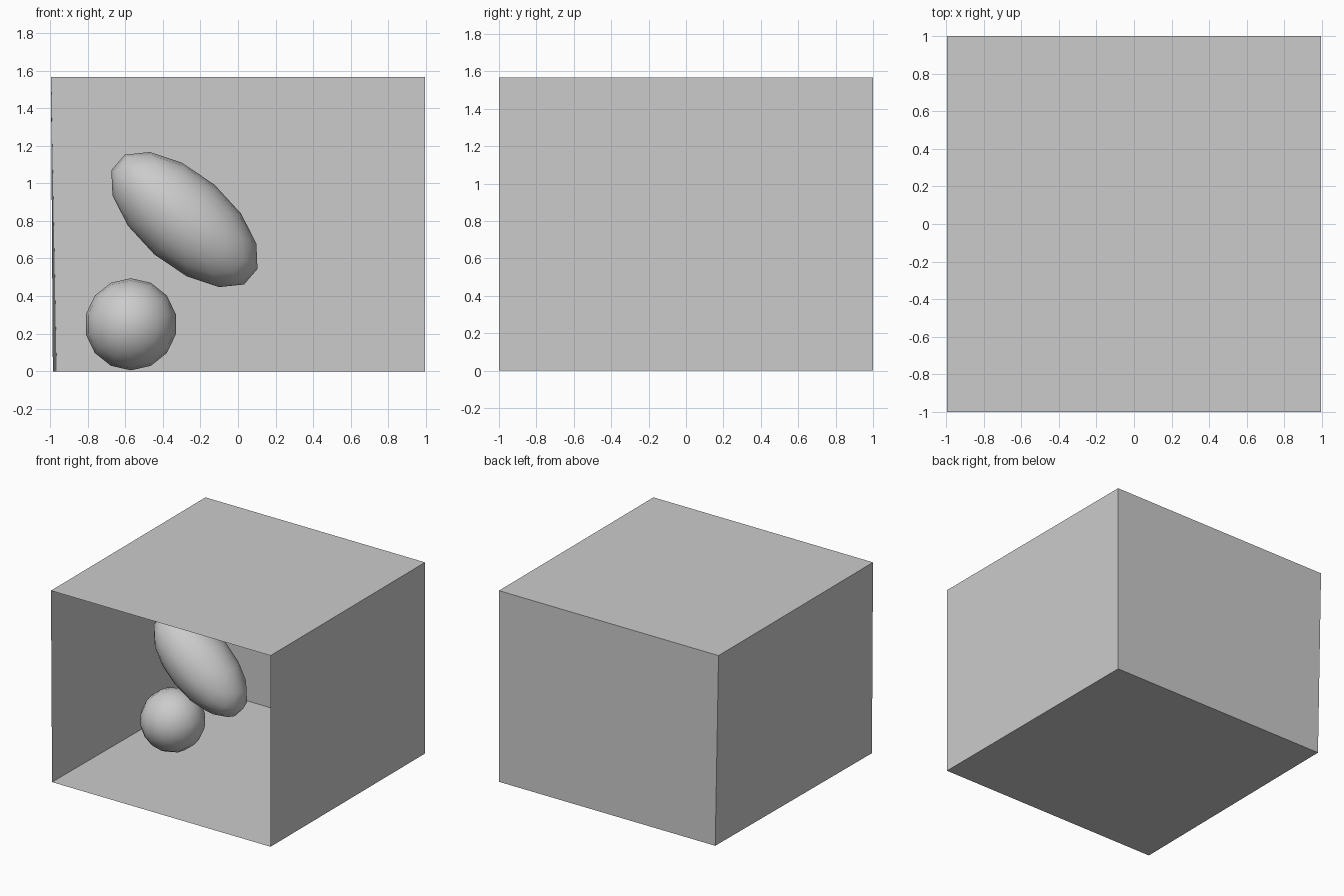
import bpy
import bmesh
from math import radians
from mathutils import Matrix, Vector

cube = bpy.data.objects.get("Cube")
if cube:
    bpy.data.objects.remove(cube, do_unlink=True)

grey = bpy.data.materials.new("light grey")
grey.use_nodes = True
grey.diffuse_color = (0.6, 0.6, 0.6, 1)
grey.node_tree.nodes["Principled BSDF"].inputs["Base Color"].default_value = (0.6, 0.6, 0.6, 1)


def add_object(name, bm):
    mesh = bpy.data.meshes.new(name)
    bm.to_mesh(mesh)
    bm.free()
    mesh.materials.append(grey)
    obj = bpy.data.objects.new(name, mesh)
    bpy.context.collection.objects.link(obj)
    return obj


def panel(name, corners):
    bm = bmesh.new()
    bm.faces.new([bm.verts.new(c) for c in corners])
    add_object(name, bm)


def ball(name, centre, radius, stretch=1, tilt=0):
    # Poles point front to back; stretch runs along the tilted x axis
    bm = bmesh.new()
    bmesh.ops.create_uvsphere(bm, u_segments=14, v_segments=10, radius=radius,
                              matrix=Matrix.Rotation(radians(90), 4, "X"))
    shape = Matrix.Rotation(radians(tilt), 4, "Y") @ Matrix.Diagonal((stretch, 1, 1, 1))
    bmesh.ops.transform(bm, matrix=Matrix.Translation(centre) @ shape, verts=bm.verts)
    for face in bm.faces:
        face.smooth = True
    add_object(name, bm)


# Room corners: the left wall leans slightly outwards towards the top
HEIGHT, RIGHT, TOP_LEFT = 1.566, 0.995, -0.995
floor_front_left = Vector((-0.985, -1, 0))
floor_back_left = Vector((-0.965, 1, 0))
floor_front_right, floor_back_right = (Vector((RIGHT, y, 0)) for y in (-1, 1))
top_front_left, top_back_left = (Vector((TOP_LEFT, y, HEIGHT)) for y in (-1, 1))
top_front_right, top_back_right = (Vector((RIGHT, y, HEIGHT)) for y in (-1, 1))

# Open-fronted room made of thin sheets facing inwards
panel("floor", (floor_front_left, floor_front_right, floor_back_right, floor_back_left))
panel("ceiling", (top_front_left, top_back_left, top_back_right, top_front_right))
panel("back_wall", (floor_back_left, floor_back_right, top_back_right, top_back_left))
panel("left_side_wall", (floor_front_left, floor_back_left, top_back_left, top_front_left))
panel("right_side_wall", (floor_front_right, top_front_right, top_back_right, floor_back_right))

# Objects inside the room
ball("floor_sphere", (-0.57, -0.03, 0.25), 0.245)
ball("floating_ellipsoid", (-0.285, -0.08, 0.807), 0.245, stretch=1.95, tilt=40.7)
